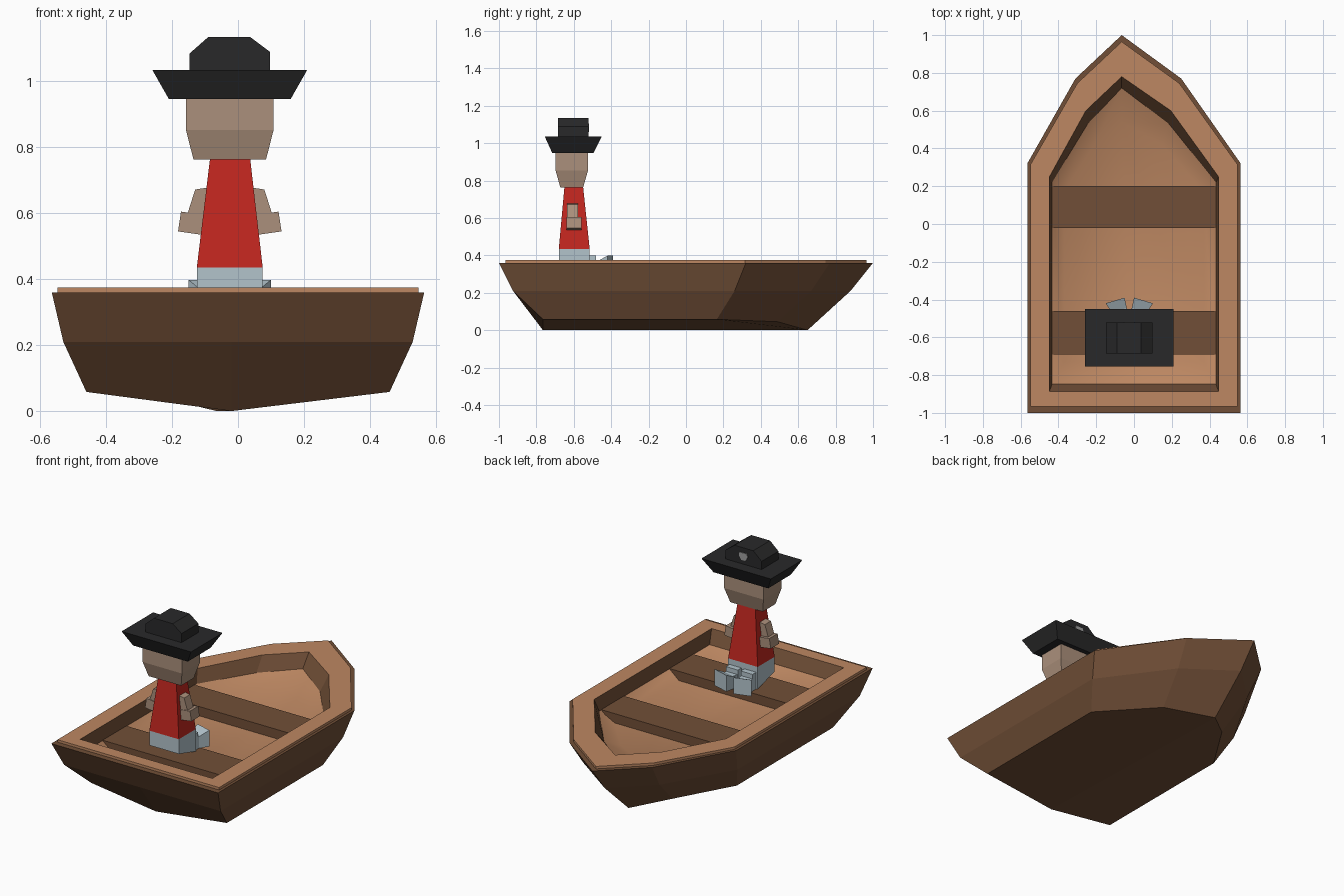
import bpy, bmesh

if "Cube" in bpy.data.objects:
    bpy.data.objects.remove(bpy.data.objects["Cube"])

MID = -0.025          # figure's centre line in x


def material(name, r, g, b):
    m = bpy.data.materials.new(name)
    m.diffuse_color = (r, g, b, 1)
    m.use_nodes = True
    m.node_tree.nodes["Principled BSDF"].inputs["Base Color"].default_value = m.diffuse_color
    return m


BROWN = material("dark_wood", 0.165, 0.078, 0.038)
LIGHT = material("light_wood", 0.51, 0.245, 0.122)
RED = material("red_cloth", 0.55, 0.02, 0.014)
SKIN = material("skin", 0.41, 0.28, 0.2)
BLACK = material("black_felt", 0.022, 0.022, 0.023)
PALE = material("pale_cloth", 0.45, 0.55, 0.6)
GREY = material("grey_badge", 0.35, 0.35, 0.35)


def loft(name, rings, mats, bands=None, caps=None):
    """Join equal-length rings of points into a closed solid."""
    bm = bmesh.new()
    rows = [[bm.verts.new(p) for p in r] for r in rings]
    n = len(rows[0])
    for k in range(len(rows) - 1):
        for i in range(n):
            j = (i + 1) % n
            f = bm.faces.new((rows[k][i], rows[k][j], rows[k + 1][j], rows[k + 1][i]))
            f.material_index = bands[k] if bands else 0
    for row, mat in ((rows[0], 0), (rows[-1], len(mats) - 1)):
        for part in (caps or [range(n)]):
            bm.faces.new([row[i] for i in part]).material_index = mat
    bmesh.ops.recalc_face_normals(bm, faces=bm.faces)
    me = bpy.data.meshes.new(name)
    bm.to_mesh(me)
    bm.free()
    ob = bpy.data.objects.new(name, me)
    for m in mats:
        me.materials.append(m)
    bpy.context.collection.objects.link(ob)
    return ob


def rect(x0, x1, y0, y1, z, z_front=None):
    zf = z if z_front is None else z_front
    return [(x0, y0, z), (x1, y0, z), (x1, y1, zf), (x0, y1, zf)]


def box(name, x0, x1, y0, y1, z0, z1, mat):
    return loft(name, [rect(x0, x1, y0, y1, z0), rect(x0, x1, y0, y1, z1)], [mat])


def prism_y(name, pts, y0, y1, mat):
    return loft(name, [[(x, y, z) for x, z in pts] for y in (y0, y1)], [mat])


def prism_z(name, pts, z0, z1, mat, z_back=None):
    """Upright prism; the last two corners may have a lower top."""
    zb = z1 if z_back is None else z_back
    tops = (z1, z1, zb, zb)
    return loft(name, [[(x, y, z0) for x, y in pts],
                       [(x, y, t) for (x, y), t in zip(pts, tops)]], [mat])


def flip(pts):
    return [(2 * MID - x, b) for x, b in pts]


def boat_ring(half, rear, shoulder, cheek_w, cheek_y, bow, z, z_cheek=None, z_mid=None):
    """Boat outline: transom centre, corner, shoulder, cheek, bow and back round."""
    zc = z if z_cheek is None else z_cheek
    zm = z if z_mid is None else z_mid
    return [(-0.02, rear, zm), (half, rear, z), (half, shoulder, z),
            (-0.03 + cheek_w, cheek_y, zc), (-0.065, bow, zm),
            (-0.03 - cheek_w, cheek_y, zc), (-half, shoulder, z), (-half, rear, z)]


# Hull, rim and lining as one loft from the keel, over the rim, to the floor
hull = loft("hull", [
    boat_ring(0.46, -0.765, 0.165, 0.22, 0.49, 0.65, 0.058, 0.045, 0.0),
    boat_ring(0.53, -0.925, 0.26, 0.26, 0.67, 0.88, 0.21),
    boat_ring(0.565, -1.0, 0.32, 0.28, 0.77, 1.0, 0.36),
    boat_ring(0.548, -0.965, 0.315, 0.27, 0.745, 0.965, 0.36),
    boat_ring(0.548, -0.965, 0.315, 0.27, 0.745, 0.965, 0.375),
    boat_ring(0.448, -0.888, 0.25, 0.225, 0.6, 0.78, 0.375),
    boat_ring(0.434, -0.848, 0.22, 0.215, 0.53, 0.72, 0.295),
    boat_ring(0.37, -0.73, 0.17, 0.18, 0.42, 0.54, 0.24),
], [BROWN, LIGHT], bands=[0, 0, 0, 1, 1, 0, 1],
    caps=[(0, 1, 2, 3, 4), (4, 5, 6, 7, 0)])

# The lining below the rim blends smoothly into the floor
for p in hull.data.polygons:
    p.use_smooth = p.material_index == 1 and p.center.z < 0.3

# Bench seats
box("rear_seat", -0.435, 0.435, -0.69, -0.46, 0.23, 0.297, BROWN)
box("middle_seat", -0.435, 0.435, -0.02, 0.2, 0.23, 0.297, BROWN)

# Seated figure: trousers, shirt, head
loft("trousers", [rect(-0.125, 0.075, -0.68, -0.515, 0.345, 0.298),
                  rect(-0.125, 0.075, -0.68, -0.515, 0.435)], [PALE])
loft("shirt", [rect(-0.125, 0.075, -0.68, -0.515, 0.435),
               rect(-0.085, 0.037, -0.65, -0.55, 0.765)], [RED])
loft("head", [rect(-0.135, 0.085, -0.672, -0.55, 0.763),
              rect(-0.158, 0.108, -0.697, -0.524, 0.853),
              rect(-0.158, 0.108, -0.697, -0.524, 0.95)], [SKIN])

# Hat: flared brim, crown with chamfered corners, plain badge on the crown
loft("hat_brim", [rect(-0.21, 0.16, -0.715, -0.495, 0.947),
                  rect(-0.26, 0.21, -0.755, -0.45, 1.035)], [BLACK])
prism_y("hat_crown", [(-0.147, 1.035), (0.097, 1.035), (0.097, 1.09),
                      (0.037, 1.135), (-0.09, 1.135), (-0.147, 1.085)],
        -0.685, -0.522, BLACK)
prism_y("hat_badge", [(-0.04, 1.06), (-0.01, 1.06), (0.005, 1.085), (0.0, 1.105),
                      (-0.05, 1.105), (-0.055, 1.085)], -0.525, -0.518, GREY)

# Arms and legs, mirrored about the figure's centre line
upper = [(-0.13, 0.672), (-0.08, 0.68), (-0.085, 0.59), (-0.156, 0.59)]
fore = [(-0.173, 0.605), (-0.182, 0.545), (-0.105, 0.534), (-0.1, 0.595)]
thigh = [(-0.115, -0.53), (-0.035, -0.53), (-0.035, -0.48), (-0.115, -0.48)]
shin = [(-0.115, -0.5), (-0.035, -0.5), (-0.045, -0.44), (-0.115, -0.45)]
foot = [(-0.15, -0.42), (-0.05, -0.39), (-0.035, -0.46), (-0.11, -0.48)]
for side, f in (("left", list), ("right", flip)):
    prism_y(side + "_upper_arm", f(upper), -0.636, -0.578, SKIN)
    prism_y(side + "_forearm", f(fore), -0.64, -0.56, SKIN)
    prism_z(side + "_thigh", f(thigh), 0.298, 0.40, PALE)
    prism_z(side + "_shin", f(shin), 0.298, 0.372, PALE)
    prism_z(side + "_foot", f(foot), 0.298, 0.398, PALE, 0.365)
